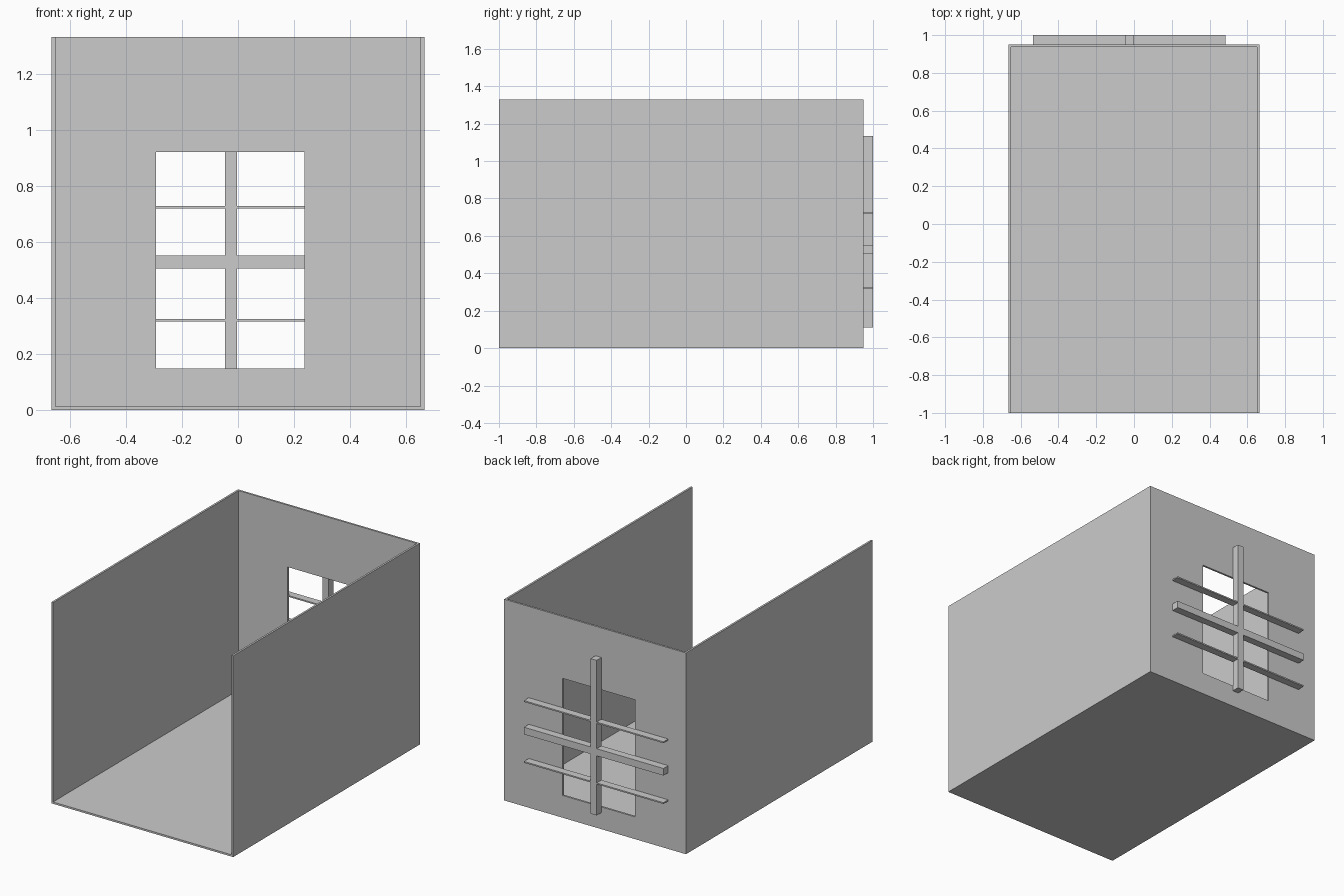
import bpy
import bmesh

if "Cube" in bpy.data.objects:
    bpy.data.objects.remove(bpy.data.objects["Cube"])

W, Y0, Y1, H = 0.665, -1.0, 0.95, 1.33   # room half width, depth range, height
T = 0.013                                # wall thickness


def make_object(name, bm):
    bmesh.ops.recalc_face_normals(bm, faces=bm.faces)
    mesh = bpy.data.meshes.new(name)
    bm.to_mesh(mesh)
    bm.free()
    obj = bpy.data.objects.new(name, mesh)
    bpy.context.collection.objects.link(obj)
    return obj


def box(name, x, y, z):
    bm = bmesh.new()
    bmesh.ops.create_cube(bm, size=1)
    for v in bm.verts:
        v.co = [sum(r) / 2 + c * (r[1] - r[0]) for c, r in zip(v.co, (x, y, z))]
    return make_object(name, bm)


def wall_with_opening(name, outer, inner, y):
    """Rectangular wall in the xz plane with a rectangular hole."""
    bm = bmesh.new()

    def ring(rect, yy):
        x0, x1, z0, z1 = rect
        return [bm.verts.new((a, yy, b))
                for a, b in ((x0, z0), (x1, z0), (x1, z1), (x0, z1))]

    rings = [ring(outer, y[0]), ring(inner, y[0]), ring(inner, y[1]), ring(outer, y[1])]
    for a, b in zip(rings, rings[1:] + rings[:1]):
        for i in range(4):
            j = (i + 1) % 4
            bm.faces.new((a[i], a[j], b[j], b[i]))
    return make_object(name, bm)


# Floor and side walls
box("floor", (-W + T, W - T), (Y0, Y1 - T), (0, 0.012))
box("left_wall", (-W, -W + T), (Y0, Y1), (0, H))
box("right_wall", (W - T, W), (Y0, Y1), (0, H))

# Back wall with window opening
wall_with_opening("back_wall", (-W + T, W - T, 0, H),
                  (-0.293, 0.237, 0.147, 0.921), (Y1 - T, Y1))

# Window bars mounted outside the back wall
BAR_Y = (Y1, 1.0)
box("vertical_bar", (-0.047, -0.003), BAR_Y, (0.11, 1.135))
for name, z in (("lower_bar", (0.316, 0.325)),
                ("middle_bar", (0.504, 0.551)),
                ("upper_bar", (0.718, 0.727))):
    box(name, (-0.535, 0.485), BAR_Y, z)
